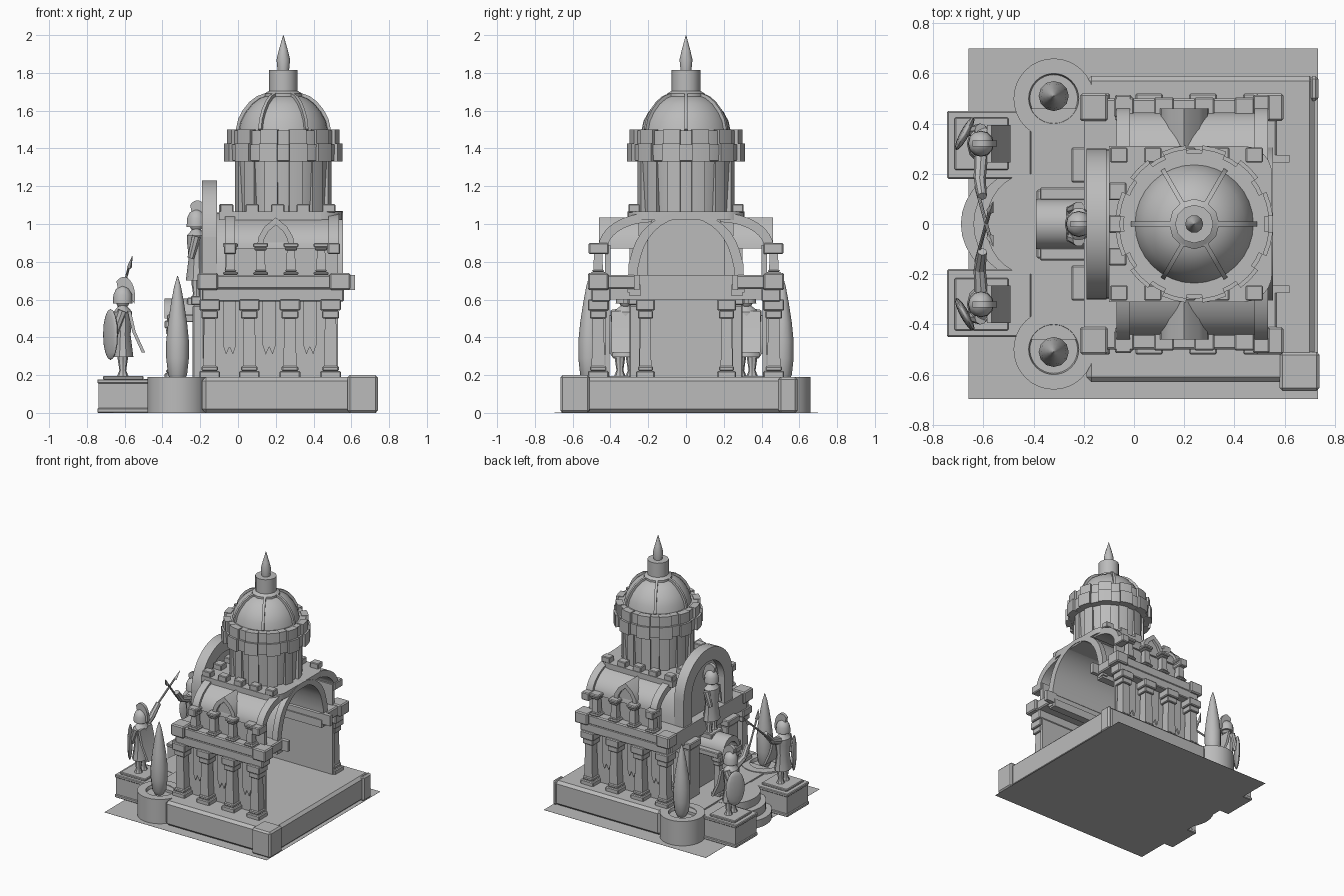
import bpy, bmesh, math
from mathutils import Vector

cube = bpy.data.objects.get("Cube")
if cube:
    bpy.data.objects.remove(cube)

stone = bpy.data.materials.new("stone_grey")
stone.use_nodes = True
stone.diffuse_color = (0.5, 0.5, 0.5, 1)
stone.node_tree.nodes["Principled BSDF"].inputs["Base Color"].default_value = (0.5, 0.5, 0.5, 1)


def finish(name, bm, smooth=False, bevel=0):
    bmesh.ops.recalc_face_normals(bm, faces=bm.faces)
    mesh = bpy.data.meshes.new(name)
    bm.to_mesh(mesh)
    bm.free()
    mesh.materials.append(stone)
    ob = bpy.data.objects.new(name, mesh)
    bpy.context.collection.objects.link(ob)
    if bevel:
        mod = ob.modifiers.new("bevel", "BEVEL")
        mod.width, mod.segments = bevel, 1
    if smooth:
        bpy.ops.object.select_all(action="DESELECT")
        ob.select_set(True)
        bpy.context.view_layer.objects.active = ob
        bpy.ops.object.shade_smooth_by_angle(angle=math.radians(40))
    return ob


def box(name, x0, x1, y0, y1, z0, z1, bevel=0):
    bm = bmesh.new()
    bmesh.ops.create_cube(bm, size=1)
    for v in bm.verts:
        v.co = Vector(((x0 + x1) / 2 + v.co.x * (x1 - x0),
                       (y0 + y1) / 2 + v.co.y * (y1 - y0),
                       (z0 + z1) / 2 + v.co.z * (z1 - z0)))
    return finish(name, bm, bevel=bevel)


def block(name, x, y, half, z0, z1, bevel=0):
    return box(name, x - half, x + half, y - half, y + half, z0, z1, bevel)


def lathe(name, profile, x, y, sides=16, sx=1, sy=1, smooth=True, turn=0.0):
    bm = bmesh.new()
    rings = []
    for r, z in profile:
        rings.append([bm.verts.new((x + sx * r * math.cos(turn + math.tau * i / sides),
                                    y + sy * r * math.sin(turn + math.tau * i / sides), z))
                      for i in range(sides)])
    for a, b in zip(rings, rings[1:]):
        for i in range(sides):
            j = (i + 1) % sides
            bm.faces.new((a[i], a[j], b[j], b[i]))
    bm.faces.new(rings[0])
    bm.faces.new(rings[-1])
    return finish(name, bm, smooth)


def band(name, outer, inner, axis, a0, a1, smooth=True):
    """Solid strip between two matching outlines, extruded along x, y or z."""
    bm = bmesh.new()

    def put(p, a):
        return bm.verts.new({"x": (a, p[0], p[1]), "y": (p[0], a, p[1]), "z": (p[0], p[1], a)}[axis])
    rows = [[put(o, a0), put(o, a1), put(i, a1), put(i, a0)] for o, i in zip(outer, inner)]
    for p, q in zip(rows, rows[1:]):
        for k in range(4):
            m = (k + 1) % 4
            bm.faces.new((p[k], p[m], q[m], q[k]))
    bm.faces.new(rows[0])
    bm.faces.new(rows[-1])
    return finish(name, bm, smooth)


def rod(name, p, q, r0, r1, sides=8):
    p, q = Vector(p), Vector(q)
    bm = bmesh.new()
    bmesh.ops.create_cone(bm, segments=sides, radius1=r0, radius2=r1, depth=(q - p).length, cap_ends=True)
    bm.transform((q - p).to_track_quat("Z", "Y").to_matrix().to_4x4())
    bmesh.ops.translate(bm, verts=bm.verts, vec=(p + q) / 2)
    return finish(name, bm, True)


def ball(name, centre, radii, turn=0):
    bm = bmesh.new()
    bmesh.ops.create_uvsphere(bm, u_segments=14, v_segments=8, radius=1)
    for v in bm.verts:
        v.co = Vector((v.co.x * radii[0], v.co.y * radii[1], v.co.z * radii[2]))
    ob = finish(name, bm, True)
    ob.location, ob.rotation_euler.z = centre, turn
    return ob


def arc(cy, cz, ry, rz, a0, a1, n=12):
    return [(cy + ry * math.cos(math.radians(a0 + (a1 - a0) * i / n)),
             cz + rz * math.sin(math.radians(a0 + (a1 - a0) * i / n))) for i in range(n + 1)]


def column(name, x, y, z0, z1, w):
    h = z1 - z0
    block(name + "_base", x, y, w, z0, z0 + h * .1, .006)
    block(name + "_foot", x, y, w * .8, z0 + h * .1, z0 + h * .16, .006)
    lathe(name + "_shaft", [(w * .9, z0 + h * .14), (w * .75, z0 + h * .8)], x, y, 4, smooth=False, turn=math.pi / 4)
    block(name + "_neck", x, y, w * .8, z0 + h * .76, z0 + h * .86, .005)
    block(name + "_capital", x, y, w, z0 + h * .86, z1, .006)


def figure(name, x, y, z):
    """Helmeted warrior facing the entrance side."""
    for s in (1, -1):
        lathe(name + "_leg", [(.03, z), (.018, z + .03), (.027, z + .09), (.03, z + .16)], x, y + s * .03, 8)
    lathe(name + "_tunic", [(.075, z + .1), (.055, z + .22), (.066, z + .3), (.066, z + .34), (.025, z + .375)],
          x, y, 10, sx=.75)
    ball(name + "_head", (x, y, z + .41), (.042, .038, .052))
    lathe(name + "_helmet", [(.052, z + .385), (.05, z + .43), (.036, z + .46), (.005, z + .48)], x, y, 12)
    band(name + "_crest", arc(x + .005, z + .42, .06, .105, 130, -20), arc(x + .005, z + .42, .045, .045, 130, -20),
         "y", y - .012, y + .012)


# Ground sheet, platform and corner posts
box("ground_sheet", -.66, .733, -.697, .7, 0, .001)
box("platform", -.19, .72, -.63, .59, 0, .19, .02)
box("platform_front", -.41, -.17, -.46, .46, 0, .185)
box("rear_post_right", .58, .74, -.665, -.51, 0, .2, .012)
box("rear_post_left", .70, .735, .49, .59, 0, .19, .012)

# Curved entrance steps
for i in range(3):
    lathe("entrance_step", [(1, 0), (1, .06 * (i + 1))], -.42, 0, 32, sx=.27 - i * .05, sy=.24 - i * .02)

# Planters, cypress trees, pedestals and guards on both sides
for s in (1, -1):
    lathe("planter", [(.16, 0), (.16, .19), (.1, .19), (.095, .165), (.01, .165)], -.32, s * .5, 32)
    lathe("cypress", [(.03, .165), (.05, .2), (.06, .29), (.06, .38), (.05, .48), (.033, .59), (.018, .67), (.002, .725)],
          -.32, s * .51, 12)
    y0, y1 = sorted((s * .18, s * .45))
    box("pedestal", -.738, -.42, y0 + .006, y1 - .006, 0, .165)
    box("pedestal_foot", -.745, -.41, y0, y1, 0, .025, .005)
    box("pedestal_cap", -.745, -.41, y0, y1, .155, .178, .005)
    box("statue_plinth", -.715, -.5, s * .32 - .105, s * .32 + .105, .175, .195, .005)
    gx, gy = -.61, s * .32
    figure("guard", gx, gy, .195)
    ball("guard_shield", (-.675, s * .36, .415), (.018, .075, .135), -s * .5)
    rod("guard_shield_arm", (gx, s * .375, .54), (-.655, s * .37, .42), .026, .02)
    rod("guard_raised_arm", (gx, s * .265, .53), (-.615, s * .18, .56), .028, .024)
    rod("guard_forearm", (-.615, s * .18, .56), (-.605, s * .11, .64), .024, .019)
    rod("spear_shaft", (-.63, s * .15, .58), (-.575, -s * .05, .78), .007, .007)
    rod("spear_tip", (-.575, -s * .05, .77), (-.56, -s * .09, .83), .015, .001, 4)
    cape = [(-.585, .54), (-.56, .43), (-.51, .32)]
    band("guard_cape", cape, [(a + .018, b) for a, b in cape], "y", gy - .075, gy + .075)

# Entrance facade with niche and rounded gable
gable = [(-.3, .73), (-.3, .93)] + arc(0, .93, .3, .3, 180, 0, 20) + [(.3, .73)]
niche = [(-.2, .73), (-.2, .93)] + arc(0, .93, .2, .2, 180, 0, 20) + [(.2, .73)]
band("gable_arch", gable, niche, "x", -.19, -.11)
band("gable_back", niche, [(0, z) for y, z in niche], "x", -.135, -.12)
box("facade_wall", -.18, -.12, -.25, .25, .18, .73)
box("facade_lintel", -.2, -.1, -.46, .46, .6, .73)
for s in (1, -1):
    y0, y1 = sorted((s * .17, s * .3))
    box("facade_buttress", -.24, -.18, y0, y1, .18, .57, .006)
    box("facade_buttress_cap", -.25, -.17, y0 - .005, y1 + .005, .57, .62, .006)
    column("inner_column", -.09, s * .215, .18, .6, .05)

# Entrance porch with a barrel roof and standing figure
for s in (1, -1):
    column("porch_column", -.35, s * .1, .18, .49, .038)
    box("porch_beam", -.375, -.18, s * .12 - .025, s * .12 + .025, .48, .52, .005)
band("porch_roof", arc(0, .5, .1, .105, 0, 180), arc(0, .5, .07, .06, 0, 180), "x", -.39, -.18)
box("figure_plinth", -.27, -.17, -.07, .07, .57, .61, .005)
figure("niche_figure", -.22, 0, .6)
for s in (1, -1):
    rod("niche_figure_arm", (-.22, s * .065, .935), (-.25, s * .055, .82), .025, .019)

# Side aisles: lower colonnade, cornice, gallery, half vault and dormer
for s in (1, -1):
    for x in (-.15, .06, .275, .49):
        column("lower_column", x, s * .465, .18, .6, .055)
    y0, y1 = sorted((s * .405, s * .425))
    box("aisle_wall", -.15, .53, y0, y1, .18, .6)
    for x in (-.045, .165, .38):
        tip = [(x - .035, .36), (x - .018, .31), (x, .35), (x + .018, .31), (x + .035, .36)]
        band("aisle_banner", [(a, .6) for a, b in tip], tip, "y", s * .425, s * .435, False)
    y0, y1 = sorted((s * .4, s * .5))
    box("architrave", -.19, .56, y0, y1, .59, .66, .006)
    y0, y1 = sorted((s * .25, s * .5))
    box("aisle_cornice", -.19, .57, y0, y1, .655, .73, .008)
    for x in (-.16, .54):
        block("cornice_corner", x, s * .465, .055, .65, .74, .008)
    for x in (-.04, .12, .28, .44):
        column("gallery_column", x, s * .465, .73, .9, .04)
    y0, y1 = sorted((s * .4, s * .43))
    box("gallery_wall", -.07, .53, y0, y1, .73, .89)
    outer = arc(s * .18, .87, s * .265, .175, 0, 90)
    inner = arc(s * .18, .87, s * .235, .14, 0, 90)
    band("aisle_vault", outer, inner, "x", -.03, .5)
    rib = arc(s * .18, .87, s * .285, .19, 0, 90)
    for x in (-.07, .48):
        band("aisle_vault_rib", rib, inner, "x", x, x + .055)
        y0, y1 = sorted((s * .41, s * .515))
        box("rib_pier", x - .005, x + .06, y0, y1, .84, .9, .006)
    point = [(-.1, .87), (-.092, .93), (-.06, .985), (0, 1.035)]
    hole = [(-.068, .87), (-.062, .92), (-.04, .96), (0, .995)]
    point += [(-a, b) for a, b in point[-2::-1]]
    hole += [(-a, b) for a, b in hole[-2::-1]]
    point, hole = ([(a + .2, b) for a, b in p] for p in (point, hole))
    band("dormer_arch", point, hole, "y", s * .46, s * .25)
    band("dormer_panel", hole, [(.2, b) for a, b in hole], "y", s * .44, s * .43)
    y0, y1 = sorted((s * .24, s * .3))
    box("vault_beam", -.12, .55, y0, y1, .62, .68)
    y0, y1 = sorted((s * .245, s * .275))
    box("beam_end", .53, .62, y0, y1, .65, .73)

# Central vault, open at the rear
outer = [(-.3, .63), (-.295, .78)] + arc(0, .78, .285, .28, 165, 15, 14) + [(.295, .78), (.3, .63)]
inner = [(y * .87, z if z < .7 else z - .025) for y, z in outer]
band("central_vault", outer, inner, "x", -.12, .54)
trim = [(y * 1.03, z + .008) for y, z in outer]
band("rear_arch_trim", trim, inner, "x", .51, .555)

# Tower deck with rounded rear corners and battlements
deck = [(-.1, .31), (.44, .31)] + arc(.44, .2, .11, .11, 90, 0, 6)
band("tower_deck", deck, [(x, -y) for x, y in deck], "z", 1.02, 1.065)
for i in range(5):
    t = -.06 + i * .135
    for s in (1, -1):
        box("battlement", t - .035, t + .035, s * .275 - .03, s * .275 + .03, 1.06, 1.105, .005)
for y in (-.13, 0, .13):
    box("battlement", -.1, -.03, y - .035, y + .035, 1.06, 1.105, .005)

# Drum, pilasters and two ring cornices
cx = .24
lathe("drum", [(.235, 1.06), (.252, 1.34)], cx, 0, 24)
lathe("lower_ring", [(.25, 1.33), (.295, 1.335), (.298, 1.42), (.25, 1.42)], cx, 0, 36)
lathe("upper_ring", [(.25, 1.41), (.283, 1.415), (.283, 1.495), (.23, 1.495)], cx, 0, 36)
for i in range(12):
    a = 360 * (i + .5) / 12
    for name, r0, r1, span, z0, z1 in (("drum_pilaster", .22, .258, 8, 1.06, 1.34),
                                       ("lower_ring_block", .27, .315, 9, 1.33, 1.425),
                                       ("upper_ring_block", .25, .3, 9, 1.42, 1.5)):
        band(name, arc(cx, 0, r1, r1, a - span, a + span, 2), arc(cx, 0, r0, r0, a - span, a + span, 2), "z", z0, z1)

# Dome, ribs, lantern and spire
curve = [(.237, 1.49), (.225, 1.545), (.2, 1.592), (.165, 1.635), (.125, 1.665), (.07, 1.685)]
lathe("dome", curve, cx, 0, 32)
for i in range(6):
    ob = band("dome_rib", [(r + .014, z + .012) for r, z in curve], curve, "y", -.009, .009)
    ob.location.x = cx
    ob.rotation_euler.z = math.tau * i / 6
lathe("lantern", [(.1, 1.665), (.1, 1.69), (.076, 1.705), (.076, 1.815), (.03, 1.815)], cx, 0, 12)
lathe("spire", [(.03, 1.81), (.036, 1.87), (.024, 1.92), (.001, 2)], cx, 0, 10)
